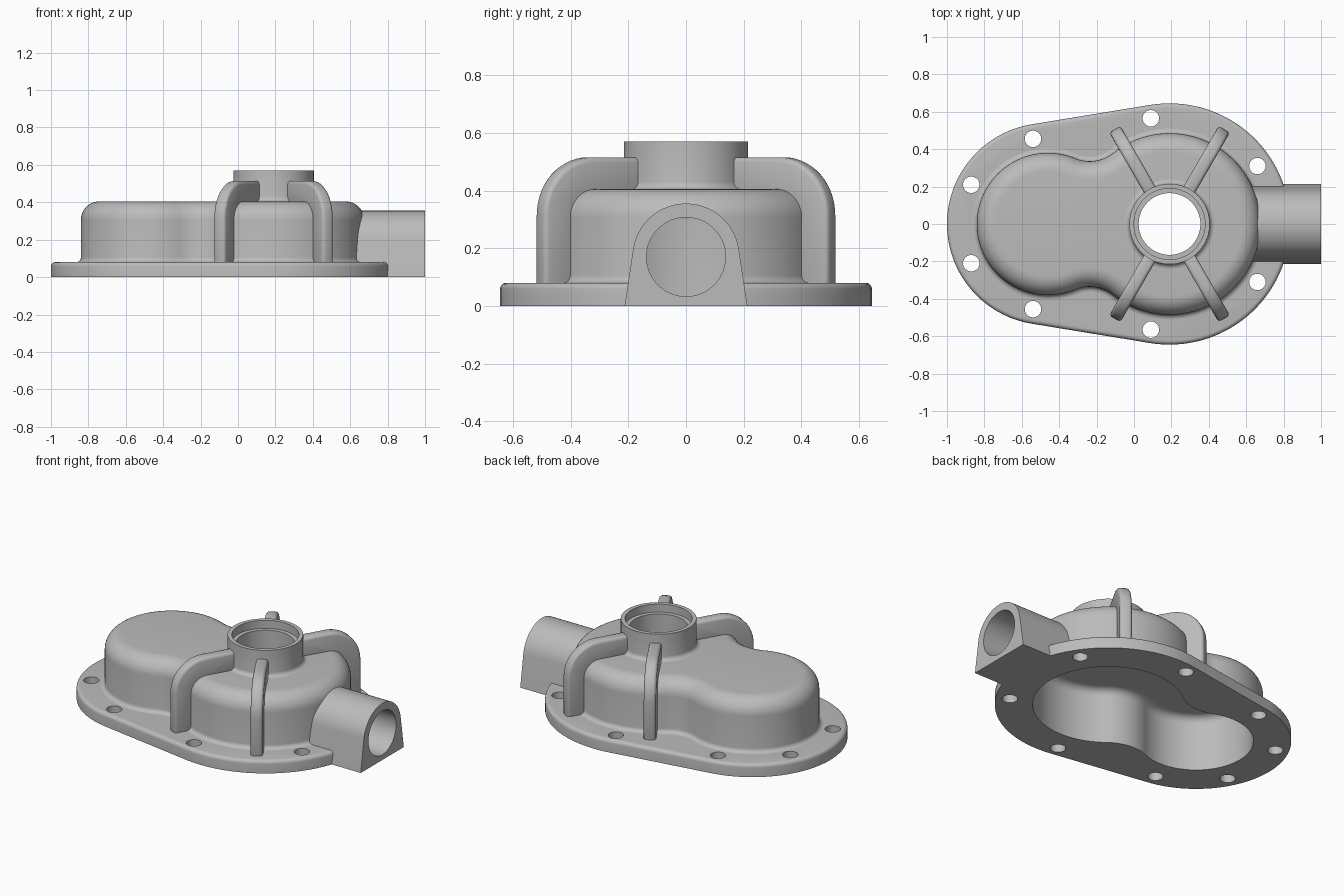
import bpy, bmesh, math
from math import pi, sin, cos, radians
from mathutils import Matrix, Vector

if "Cube" in bpy.data.objects:
    bpy.data.objects.remove(bpy.data.objects["Cube"])

metal = bpy.data.materials.new("cast_grey")
metal.use_nodes = True
grey = (0.5, 0.5, 0.5, 1)
metal.diffuse_color = grey
metal.node_tree.nodes["Principled BSDF"].inputs["Base Color"].default_value = grey

BIG, SMALL = Vector((0.19, 0)), Vector((-0.46, 0))   # centres of the two lobes
SPAN = BIG.x - SMALL.x


def arc(c, r, a0, a1, n):
    """Points along an arc, without the last one."""
    return [(c[0] + r * cos(a0 + (a1 - a0) * i / n),
             c[1] + r * sin(a0 + (a1 - a0) * i / n)) for i in range(n)]


def flange_outline(inset):
    rb, rs = 0.645, 0.54
    t = math.acos((rs - rb) / SPAN)
    return (arc(BIG, rb - inset, -t, t, 64) + [(BIG.x + (rb - inset) * cos(t), (rb - inset) * sin(t))]
            + arc(SMALL, rs - inset, t, 2 * pi - t, 56)
            + [(SMALL.x + (rs - inset) * cos(t), -(rs - inset) * sin(t))])


def body_outline(inset):
    """Two lobes blended by a concave waist of radius w."""
    rb, rs, w = 0.485, 0.38, 0.2
    db, ds = rb + w, rs + w
    fx = (ds ** 2 - db ** 2 + SPAN ** 2) / (2 * SPAN) + SMALL.x
    fy = math.sqrt(ds ** 2 - (fx - SMALL.x) ** 2)
    tb, ts = math.atan2(fy, fx - BIG.x), math.atan2(fy, fx - SMALL.x)
    return (arc(BIG, rb - inset, -tb, tb, 72)
            + arc((fx, fy), w + inset, tb + pi, ts + pi, 18)
            + arc(SMALL, rs - inset, ts, 2 * pi - ts, 64)
            + arc((fx, -fy), w + inset, -ts - pi, -tb - pi, 18))


def make(name, bm):
    bmesh.ops.recalc_face_normals(bm, faces=bm.faces)
    mesh = bpy.data.meshes.new(name)
    bm.to_mesh(mesh)
    bm.free()
    mesh.materials.append(metal)
    ob = bpy.data.objects.new(name, mesh)
    bpy.context.collection.objects.link(ob)
    return ob


def loft(name, outline, steps):
    """Stack outlines given as (inset, height) and cap both ends."""
    bm = bmesh.new()
    rings = [[bm.verts.new((x, y, z)) for x, y in outline(o)] for o, z in steps]
    n = len(rings[0])
    for a, b in zip(rings, rings[1:]):
        for i in range(n):
            bm.faces.new((a[i], a[(i + 1) % n], b[(i + 1) % n], b[i]))
    bm.faces.new(rings[0])
    bm.faces.new(rings[-1])
    return make(name, bm)


def prism(name, points, depth, matrix):
    """Extrude a 2D profile along local z, then place it."""
    bm = bmesh.new()
    face = bm.faces.new([bm.verts.new((x, y, 0)) for x, y in points])
    ext = bmesh.ops.extrude_face_region(bm, geom=[face])["geom"]
    bmesh.ops.translate(bm, vec=(0, 0, depth),
                        verts=[v for v in ext if isinstance(v, bmesh.types.BMVert)])
    bm.transform(matrix)
    return make(name, bm)


def lathe(name, points, n=72):
    bm = bmesh.new()
    rings = [[bm.verts.new((BIG.x + r * cos(2 * pi * i / n), r * sin(2 * pi * i / n), z))
              for i in range(n)] for r, z in points]
    for a, b in zip(rings, rings[1:] + rings[:1]):
        for i in range(n):
            bm.faces.new((a[i], a[(i + 1) % n], b[(i + 1) % n], b[i]))
    return make(name, bm)


def cutter(r, start, length, along_x=False, n=48):
    m = Matrix.Translation(start)
    if along_x:
        m = m @ Matrix.Rotation(pi / 2, 4, "Y")
    ob = prism("cutter", arc((0, 0), r, 0, 2 * pi, n), length, m)
    ob.hide_render = True
    return ob


def bake(ob, cutters=()):
    """Cut the part and bake its modifiers into the mesh."""
    for c in cutters:
        mod = ob.modifiers.new("cut", "BOOLEAN")
        mod.operation, mod.solver, mod.object = "DIFFERENCE", "EXACT", c
    bpy.context.view_layer.update()
    dg = bpy.context.evaluated_depsgraph_get()
    mesh = bpy.data.meshes.new_from_object(ob.evaluated_get(dg))
    ob.modifiers.clear()
    ob.data = mesh
    return ob


def fillet(o, z, r, a0, a1, n=8):
    """Quarter round in (inset, height) space."""
    return arc((o, z), r, a0, a1, n) + [(o + r * cos(a1), z + r * sin(a1))]


# Cutters: inner cavity, shaft hole, port bore, bolt and screw holes
cavity = loft("cutter", body_outline,
              [(0.055, -0.05)] + fillet(0.105, 0.295, 0.05, pi, pi / 2))
shaft_hole = cutter(0.165, (BIG.x, 0, 0.3), 0.4, n=72)
PORT_Z = 0.17
bore = cutter(0.137, (0.45, 0, PORT_Z), 0.7, True, 64)
counterbore = cutter(0.165, (0.97, 0, PORT_Z), 0.1, True, 64)
screws = [cutter(0.028, (0.88, s * 0.15, 0.045), 0.2, True, 24) for s in (-1, 1)]
bolts = [cutter(0.044, (x, s * y, -0.1), 0.3, n=32) for s in (-1, 1)
         for x, y in ((-0.87, 0.21), (-0.54, 0.455), (0.09, 0.565), (0.66, 0.31))]
cutters = [cavity, shaft_hole, bore, counterbore] + screws + bolts
parts = []

# Mounting flange
flange = loft("mounting_flange", flange_outline,
              [(0, 0)] + fillet(0.022, 0.058, 0.022, pi, pi / 2, 5))
parts.append(bake(flange, [cavity, bore] + bolts))

# Hollow two-lobed housing with rounded foot and shoulder
foot = fillet(-0.025, 0.105, 0.025, -pi / 2, 0, 5)
housing = loft("housing", body_outline,
               foot + fillet(0.1, 0.305, 0.1, pi, pi / 2, 10))
parts.append(bake(housing, [cavity, shaft_hole, bore]))

# Shaft collar with a stepped seat
collar = [(0.165, 0.405), (0.165, 0.52), (0.19, 0.52), (0.19, 0.57), (0.215, 0.57)]
collar += fillet(0.24, 0.43, 0.025, pi, 1.5 * pi, 5)
parts.append(lathe("shaft_collar", collar))

# Four curved ribs from collar to flange
rib_profile = [(0.195, 0.38), (0.39, 0.375), (0.44, 0.35), (0.455, 0.3), (0.455, 0.06), (0.585, 0.06)]
rib_profile += fillet(0.385, 0.315, 0.2, 0, pi / 2, 14) + [(0.195, 0.515)]
W = 0.07
for name, angle in (("back_left", 60), ("back_right", 120), ("front_right", 240), ("front_left", 300)):
    place = (Matrix.Translation((BIG.x, 0, 0)) @ Matrix.Rotation(radians(angle), 4, "Z")
             @ Matrix.Translation((0, W / 2, 0)) @ Matrix.Rotation(pi / 2, 4, "X"))
    rib = prism(name + "_rib", rib_profile, W, place)
    bev = rib.modifiers.new("round", "BEVEL")
    bev.width, bev.segments, bev.limit_method, bev.angle_limit = 0.018, 3, "ANGLE", radians(50)
    parts.append(bake(rib))

# Side port: round top with flared sides, extruded along x
HALF, R = 0.213, 0.185
t = math.acos(R / math.hypot(HALF, PORT_Z)) - math.atan2(PORT_Z, HALF)
port_profile = [(-HALF, 0), (HALF, 0)] + fillet(0, PORT_Z, R, t, pi - t, 40)
to_x = Matrix(((0, 0, 1, 0.622), (1, 0, 0, 0), (0, 1, 0, 0), (0, 0, 0, 1)))
port = prism("side_port", port_profile, 1 - 0.622, to_x)
parts.append(bake(port, [bore, counterbore] + screws))

for c in cutters:
    bpy.data.objects.remove(c)

# Smooth shading with crisp edges
bpy.ops.object.select_all(action="DESELECT")
for p in parts:
    p.select_set(True)
bpy.context.view_layer.objects.active = parts[0]
bpy.ops.object.shade_smooth_by_angle(angle=radians(32))
